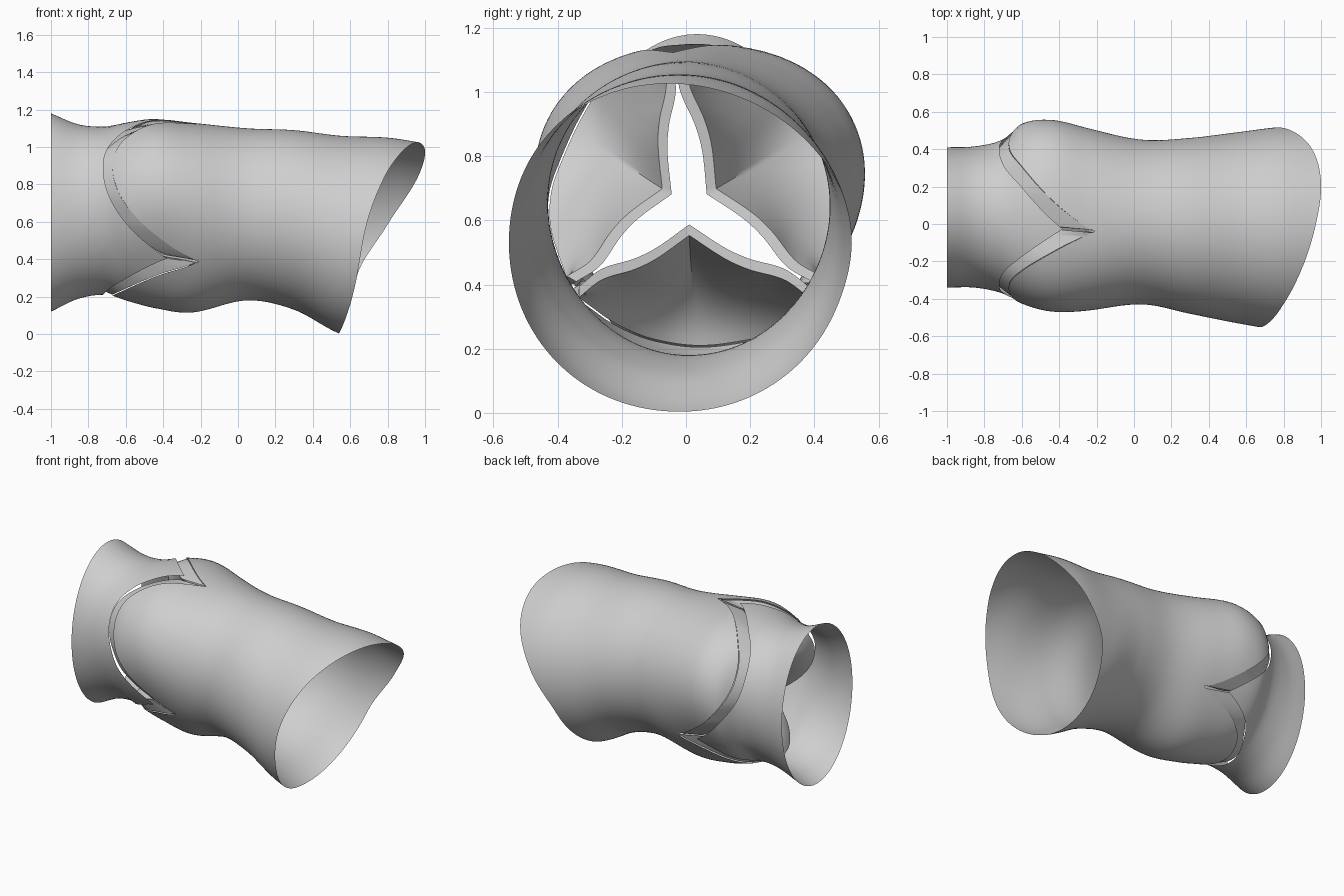
import bpy
import bmesh
from math import sin, cos, exp, radians
from mathutils import Vector

cube = bpy.data.objects.get("Cube")
if cube:
    bpy.data.objects.remove(cube, do_unlink=True)

# Single neutral colour
grey = bpy.data.materials.new("soft_grey")
grey.use_nodes = True
colour = (0.62, 0.62, 0.62, 1)
grey.diffuse_color = colour
grey.node_tree.nodes["Principled BSDF"].inputs["Base Color"].default_value = colour

# Wall outline along the length, and the slanted outlet rim by angle
STATION = [-1, -.85, -.7, -.6, -.45, -.25, .05, .3, .55, .8, 1]
TOP = [1.18, 1.12, 1.11, 1.13, 1.15, 1.13, 1.1, 1.09, 1.06, 1.05, 1.02]
BOTTOM = [.12, .19, .21, .18, .14, .115, .18, .13, 0, -.05, -.08]
FRONT = [-.34, -.34, -.37, -.42, -.455, -.455, -.43, -.48, -.53, -.57, -.58]
BACK = [.41, .415, .45, .53, .545, .505, .45, .46, .49, .52, .52]
RIM_ANGLE = [-160, -90, -21, 9, 37, 59, 81, 115, 142, 171, 200, 270, 339]
RIM_X = [.64, .54, .64, .8, .95, 1, .97, .87, .78, .69, .64, .54, .64]
AROUND = 144
AXIS_Y, AXIS_Z = .01, .65


def curve(xs, ys, x):
    """Smooth curve through a short list of points."""
    last = len(xs) - 1
    i = max(k for k in range(last) if k == 0 or xs[k] <= x)

    def slope(k):
        a, b = max(k - 1, 0), min(k + 1, last)
        return (ys[b] - ys[a]) / (xs[b] - xs[a])

    h = xs[i + 1] - xs[i]
    t = min(max((x - xs[i]) / h, 0), 1)
    return ((1 + 2 * t) * (1 - t) ** 2 * ys[i] + t * (1 - t) ** 2 * h * slope(i)
            + t * t * (3 - 2 * t) * ys[i + 1] + t * t * (t - 1) * h * slope(i + 1))


def wall(x, degrees):
    """Point on the vessel wall, with three sinus bulges."""
    top, bottom, front, back = (curve(STATION, side, x) for side in (TOP, BOTTOM, FRONT, BACK))
    # The upper commissure leans slightly to the front
    a = radians(degrees + 7.5 * max(0, sin(radians(degrees))) ** 4)
    bulge = .03 * exp(-((x + .4) / .3) ** 2) * (sin(3 * a) + sin(a))
    y = (front + back) / 2 + ((back - front) / 2 + bulge) * cos(a)
    z = (top + bottom) / 2 + ((top - bottom) / 2 + bulge) * sin(a)
    return Vector((x, y, z))


def crown(degrees, low, rise):
    """Scalloped edge: low at each sinus, peaked at each commissure."""
    u = abs((degrees - 90) % 120 - 60) / 60
    return low + rise * u ** 2.2


def inlet_edge(d):
    return crown(d, -.72, .34)


def sinus_edge(d):
    return crown(d, -.67, .46)


def rim(d):
    return curve(RIM_ANGLE, RIM_X, (d + 90) % 360 - 90)


def grid(name, rows, solid):
    """Open tube from rows around it, or a capped solid from closed loops."""
    bm = bmesh.new()
    verts = [[bm.verts.new(p) for p in row] for row in rows]
    count, length = len(rows), len(rows[0])
    for i in range(count - 1 if solid else count):
        a, b = verts[i], verts[(i + 1) % count]
        for j in range(length if solid else length - 1):
            k = (j + 1) % length
            bm.faces.new((a[j], b[j], b[k], a[k]))
    if solid:
        bm.faces.new(verts[0])
        bm.faces.new(verts[-1])
    bmesh.ops.recalc_face_normals(bm, faces=bm.faces)
    mesh = bpy.data.meshes.new(name)
    bm.to_mesh(mesh)
    bm.free()
    mesh.materials.append(grey)
    obj = bpy.data.objects.new(name, mesh)
    bpy.context.collection.objects.link(obj)
    bpy.ops.object.select_all(action='DESELECT')
    obj.select_set(True)
    bpy.context.view_layer.objects.active = obj
    bpy.ops.object.shade_smooth_by_angle(angle=radians(40))


def tube(name, start, end, steps):
    rows = []
    for i in range(AROUND):
        d = 90 + 360 * i / AROUND
        x0, x1 = start(d), end(d)
        rows.append([wall(x0 + (x1 - x0) * j / steps, d) for j in range(steps + 1)])
    grid(name, rows, False)


# Vessel walls on either side of the scalloped slot
tube("inlet_wall", lambda d: -1, inlet_edge, 14)
tube("outlet_wall", sinus_edge, rim, 50)


def leaflet(name, middle):
    """Thick pocket: its root fills the slot, its free edge bends to the axis."""
    a = radians(middle)
    outward = Vector((0, cos(a), sin(a)))
    peak = Vector((-.25, AXIS_Y, AXIS_Z)) + outward * .08
    half, depth, reach = 32, 14, .985

    def root(edge, u, inset, shift=0):
        d = middle + 60 * u
        p = wall(edge(d) + shift, d)
        return p.lerp(Vector((p.x, AXIS_Y, AXIS_Z)), inset)

    def skin(w, u, offset):
        """One side of the leaflet, from root to free edge."""
        corner = root(sinus_edge, .95 if u >= 0 else -.95, .04)
        corner.x = -.2
        across = abs(u) / reach
        wave = curve([0, .3, .5, .8, 1], [0, .015, .01, -.015, 0], across)
        f = peak.lerp(corner, across) + outward * (wave + offset)
        pocket = peak.lerp(corner, across ** 2) + outward * (.1 * (1 - across ** 2) + offset)
        belly = w.lerp(pocket, .85)
        belly.x = w.x + (f.x - w.x) * .1
        return [w * (1 - s) ** 2 + belly * 2 * s * (1 - s) + f * s * s
                for s in (j / depth for j in range(depth + 1))]

    rows = []
    for i in range(-half, half + 1):
        u = reach * i / half
        lower = skin(root(inlet_edge, u, .07, -.02), u, -.017)
        upper = skin(root(sinus_edge, u, .012), u, .017)
        rows.append(lower + upper[::-1])
    grid(name, rows, True)


# Three valve leaflets
for name, middle in (("back_leaflet", 30), ("front_leaflet", 150), ("bottom_leaflet", 270)):
    leaflet(name, middle)
